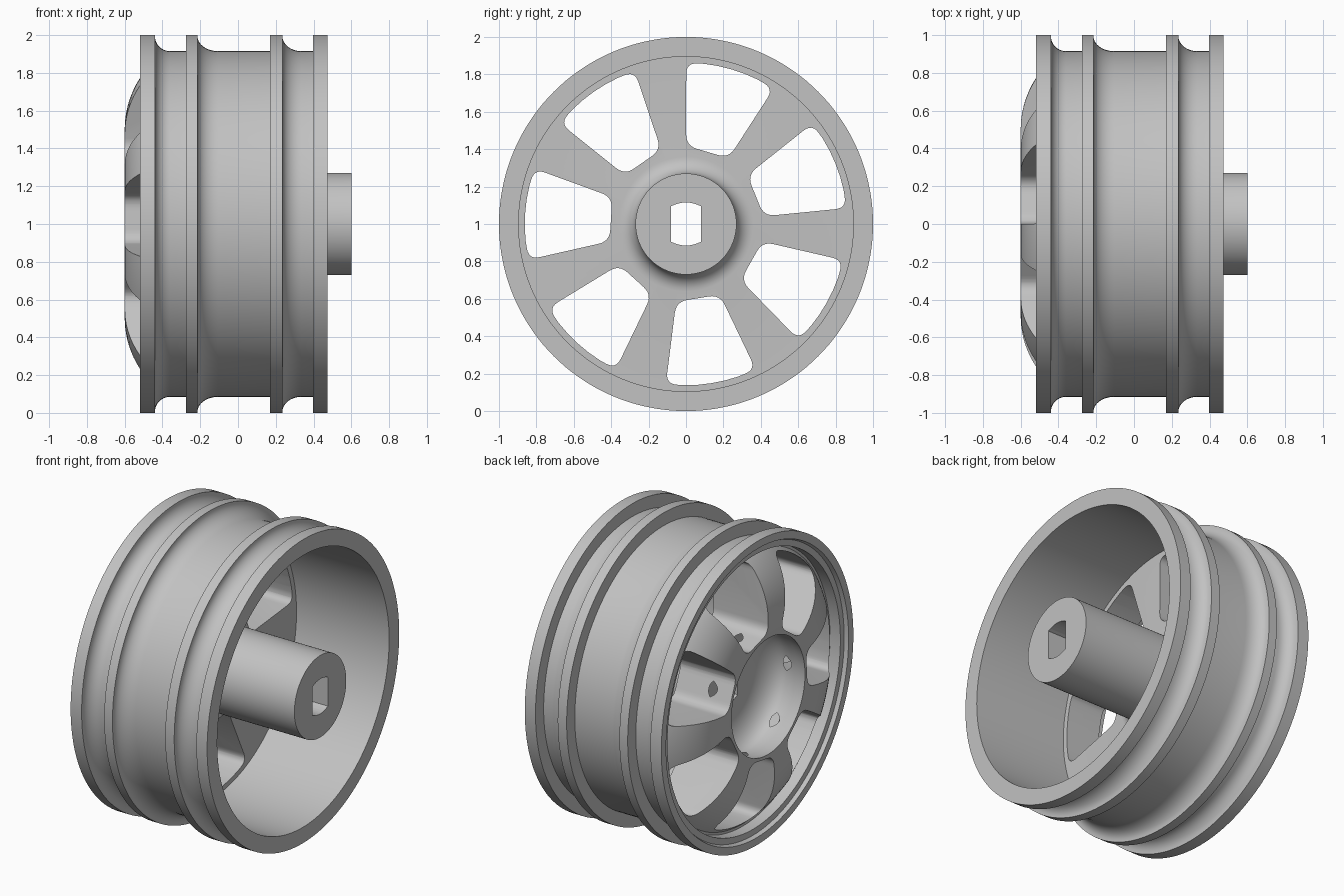
import bpy, bmesh
from math import sin, cos, tan, pi, radians, sqrt
from mathutils import Vector

cube = bpy.data.objects.get("Cube")
if cube:
    bpy.data.objects.remove(cube, do_unlink=True)

grey = bpy.data.materials.new("light grey")
grey.use_nodes = True
COLOUR = (0.54, 0.54, 0.54, 1)
grey.diffuse_color = COLOUR
grey.node_tree.nodes["Principled BSDF"].inputs["Base Color"].default_value = COLOUR

SEGMENTS = 144
SPOKES = 7


def arc(cx, cr, a, b, start, end, steps=8):
    """Elliptical arc in the (x, radius) plane, angles in degrees."""
    angles = [radians(start + (end - start) * i / steps) for i in range(steps + 1)]
    return [(cx + a * cos(t), cr + b * sin(t)) for t in angles]


def make_object(name, bm):
    bmesh.ops.recalc_face_normals(bm, faces=bm.faces)
    mesh = bpy.data.meshes.new(name)
    bm.to_mesh(mesh)
    bm.free()
    mesh.materials.append(grey)
    obj = bpy.data.objects.new(name, mesh)
    bpy.context.collection.objects.link(obj)
    return obj


def revolve(name, profile):
    """Turn a closed (x, radius) loop around the x axis into a solid."""
    bm = bmesh.new()
    rings = []
    for i in range(SEGMENTS):
        t = 2 * pi * i / SEGMENTS
        rings.append([bm.verts.new((x, r * cos(t), 1 + r * sin(t))) for x, r in profile])
    n = len(profile)
    for i in range(SEGMENTS):
        a, b = rings[i], rings[(i + 1) % SEGMENTS]
        for j in range(n):
            k = (j + 1) % n
            bm.faces.new((a[j], a[k], b[k], b[j]))
    return make_object(name, bm)


def prism(name, outline, x0, x1, angle=0):
    """Extrude a (y, z) outline along x, turned about the axle."""
    bm = bmesh.new()
    ends = []
    for x in (x0, x1):
        ends.append([bm.verts.new((x, u * cos(angle) - v * sin(angle),
                                   1 + u * sin(angle) + v * cos(angle))) for u, v in outline])
    a, b = ends
    n = len(outline)
    bm.faces.new(a)
    bm.faces.new(b)
    for j in range(n):
        k = (j + 1) % n
        bm.faces.new((a[j], a[k], b[k], b[j]))
    return make_object(name, bm)


def rounded(a, corner, b, size, steps=6):
    """Quadratic blend of one corner."""
    a, c, b = Vector(a), Vector(corner), Vector(b)
    p, q = c + (a - c).normalized() * size, c + (b - c).normalized() * size
    ts = [i / steps for i in range(steps + 1)]
    return [tuple(p * (1 - t) ** 2 + c * 2 * t * (1 - t) + q * t * t) for t in ts]


def cut(target, cutter):
    mod = target.modifiers.new("cut", "BOOLEAN")
    mod.operation = "DIFFERENCE"
    mod.solver = "EXACT"
    mod.object = cutter
    bpy.context.view_layer.objects.active = target
    bpy.ops.object.modifier_apply(modifier=mod.name)
    bpy.data.objects.remove(cutter, do_unlink=True)


# Tread: four flanges with coved grooves between them
tread = [(-0.52, 1), (-0.44, 1)] + arc(-0.36, 0.995, 0.08, 0.08, 180, 270)
tread += [(-0.275, 0.915), (-0.275, 1), (-0.215, 1)]
tread += arc(-0.105, 0.995, 0.11, 0.08, 180, 270)
tread += [(0.17, 0.915), (0.17, 1), (0.235, 1)]
tread += arc(0.335, 0.995, 0.1, 0.08, 180, 270)
tread += [(0.397, 0.915), (0.397, 1), (0.475, 1)]

# Open barrel, flat inner face of the spoke disc, hub with a wide root fillet
inside = [(0.475, 0.895), (-0.2, 0.895)]
inside += arc(-0.11, 0.36, 0.09, 0.09, 180, 270)
inside += [(0.6, 0.27), (0.6, 0.04)]

# Recessed bowl, domed spoke face and stepped lip
bowl = [(-0.32, 0.04), (-0.32, 0.2)]
bowl += arc(-0.45, 0.2, 0.13, 0.205, 0, 90, 10)
bowl += [(-0.53, 0.399), (-0.6, 0.382)]
dome = arc(-0.1, 0.5, 0.5, 0.5, 180, 130, 14)
lip = [(-0.42, 0.9), (-0.495, 0.9), (-0.495, 0.94), (-0.52, 0.95)]

wheel = revolve("wheel", tread + inside + bowl + dome + lip)

# Seven tapered windows with rounded corners between the spokes
half = radians(16.4)
inner, outer = 0.402, 0.862
low = (inner, inner * tan(half))
high = (outer * cos(half), outer * sin(half))
edge = [(outer * cos(half * f), outer * sin(half * f)) for f in (0.6, 0.3)]
side = rounded((inner, 0), low, high, 0.06) + rounded(low, high, edge[0], 0.06) + edge
window = side + [(outer, 0)] + [(u, -v) for u, v in reversed(side)]
for i in range(SPOKES):
    cut(wheel, prism("window_cutter", window, -0.8, -0.05, radians(73.5) + 2 * pi * i / SPOKES))

# Axle slot: flat sides with bowed ends
top = [(0.08 - 0.02 * i, 0.115 - 0.02 * (1 - i / 4) ** 2) for i in range(5)]
top += [(-u, v) for u, v in reversed(top[:-1])]
cut(wheel, prism("axle_slot_cutter", top + [(-u, -v) for u, v in top], -0.5, 0.8))

# Smooth curved faces, sharp machined edges
bpy.ops.object.select_all(action="DESELECT")
wheel.select_set(True)
bpy.context.view_layer.objects.active = wheel
bpy.ops.object.shade_smooth_by_angle(angle=radians(28))
